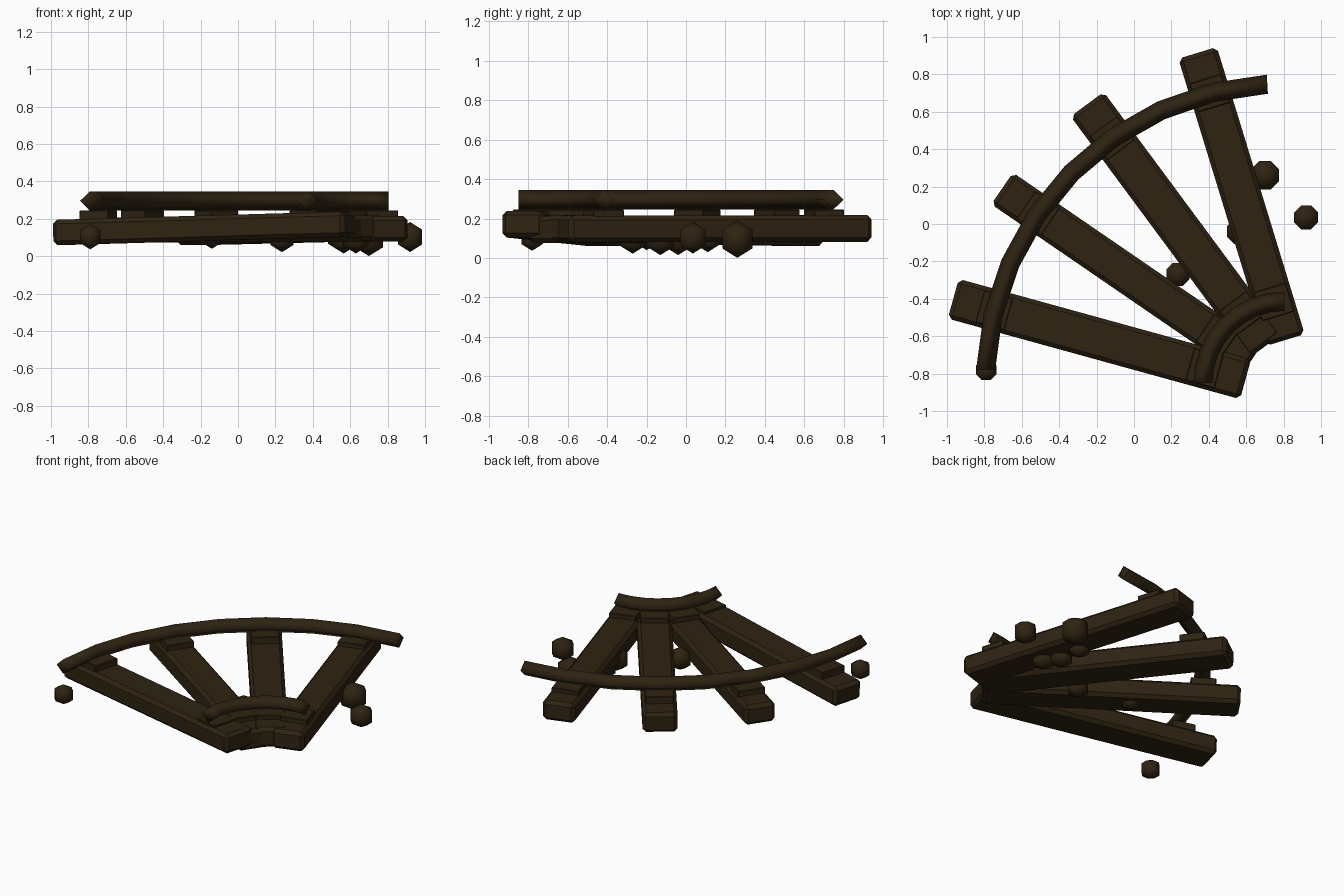
import bpy, bmesh, math
from mathutils import Vector, Matrix

if "Cube" in bpy.data.objects:
    bpy.data.objects.remove(bpy.data.objects["Cube"])

wood = bpy.data.materials.new("dark_brown")
wood.diffuse_color = (0.028, 0.017, 0.006, 1)
wood.use_nodes = True
wood.node_tree.nodes["Principled BSDF"].inputs["Base Color"].default_value = wood.diffuse_color


def make(name, bm, smooth=None):
    bmesh.ops.recalc_face_normals(bm, faces=bm.faces)
    me = bpy.data.meshes.new(name)
    bm.to_mesh(me)
    bm.free()
    me.materials.append(wood)
    ob = bpy.data.objects.new(name, me)
    bpy.context.collection.objects.link(ob)
    if smooth:
        bpy.context.view_layer.objects.active = ob
        ob.select_set(True)
        bpy.ops.object.shade_smooth_by_angle(angle=math.radians(smooth))
        ob.select_set(False)
    return ob


def block(name, centre, size, along, bevel):
    """Box whose long axis points along a direction, with chamfered edges."""
    x = along.normalized()
    y = Vector((0, 0, 1)).cross(x).normalized()
    z = x.cross(y)
    rot = Matrix((x, y, z)).transposed().to_4x4()
    bm = bmesh.new()
    bmesh.ops.create_cube(bm, size=1)
    bmesh.ops.scale(bm, vec=size, verts=bm.verts)
    bmesh.ops.bevel(bm, geom=bm.edges[:], offset=bevel, segments=1, affect='EDGES')
    bm.transform(Matrix.Translation(centre) @ rot)
    return make(name, bm)


CENTRE = Vector((0.805, -0.85))


def rail(name, radius, a0, a1, n):
    """Diamond-section bar swept around the curve centre."""
    bm = bmesh.new()
    rings = []
    for i in range(n + 1):
        a = math.radians(180 - (a0 + (a1 - a0) * i / n))
        ring = []
        for dr, dz in ((0.051, 0), (0, 0.05), (-0.051, 0), (0, -0.05)):
            r = radius + dr
            ring.append(bm.verts.new((CENTRE.x + r * math.cos(a),
                                      CENTRE.y + r * math.sin(a), 0.296 + dz)))
        rings.append(ring)
    for p, q in zip(rings, rings[1:]):
        for k in range(4):
            bm.faces.new((p[k], p[(k + 1) % 4], q[(k + 1) % 4], q[k]))
    bm.faces.new(rings[0])
    bm.faces.new(rings[-1][::-1])
    make(name, bm, 91)


R_OUT, R_IN = 1.6, 0.437
rail("outer_rail", R_OUT, 2.5, 86.7, 8)
rail("inner_rail", R_IN, 0, 90, 8)

# sleepers: far end, near end, width
sleepers = [
    ((-0.965, -0.40, 0.127), (0.595, -0.83, 0.172), 0.22),
    ((-0.705, 0.19, 0.14), (0.63, -0.725, 0.145), 0.205),
    ((-0.25, 0.64, 0.127), (0.705, -0.65, 0.15), 0.22),
    ((0.34, 0.915, 0.15), (0.81, -0.62, 0.147), 0.215),
]
for i, (far, near, width) in enumerate(sleepers, 1):
    a, b = Vector(far), Vector(near)
    d = b - a
    block(f"sleeper_{i}", (a + b) / 2, (d.length, width, 0.135), d, 0.022)
    # rail plates where the sleeper passes under each rail
    flat = Vector((d.x, d.y, 0)).normalized()
    for label, radius in (("outer", R_OUT), ("inner", R_IN)):
        t = min((k / 400 for k in range(401)),
                key=lambda s: abs(((a + d * s).xy - CENTRE).length - radius))
        p = a + d * t
        p.z = 0.218
        block(f"{label}_plate_{i}", p, (0.16, 0.18, 0.055), flat, 0.004)

# loose ballast stones: x, y, z, radius
stones = [
    (0.92, 0.035, 0.103, 0.08), (0.70, 0.26, 0.096, 0.095),
    (0.235, -0.27, 0.10, 0.078), (-0.79, -0.78, 0.105, 0.068),
    (0.63, -0.13, 0.10, 0.085), (0.565, -0.04, 0.10, 0.085),
    (0.54, 0.11, 0.105, 0.075), (-0.14, -0.20, 0.11, 0.07),
]
for i, (x, y, z, r) in enumerate(stones, 1):
    bm = bmesh.new()
    bmesh.ops.create_uvsphere(bm, u_segments=8, v_segments=3, radius=r)
    bm.transform(Matrix.Translation((x, y, z)) @ Matrix.Rotation(math.radians(22.5), 4, 'Z'))
    make(f"stone_{i}", bm, 70)
